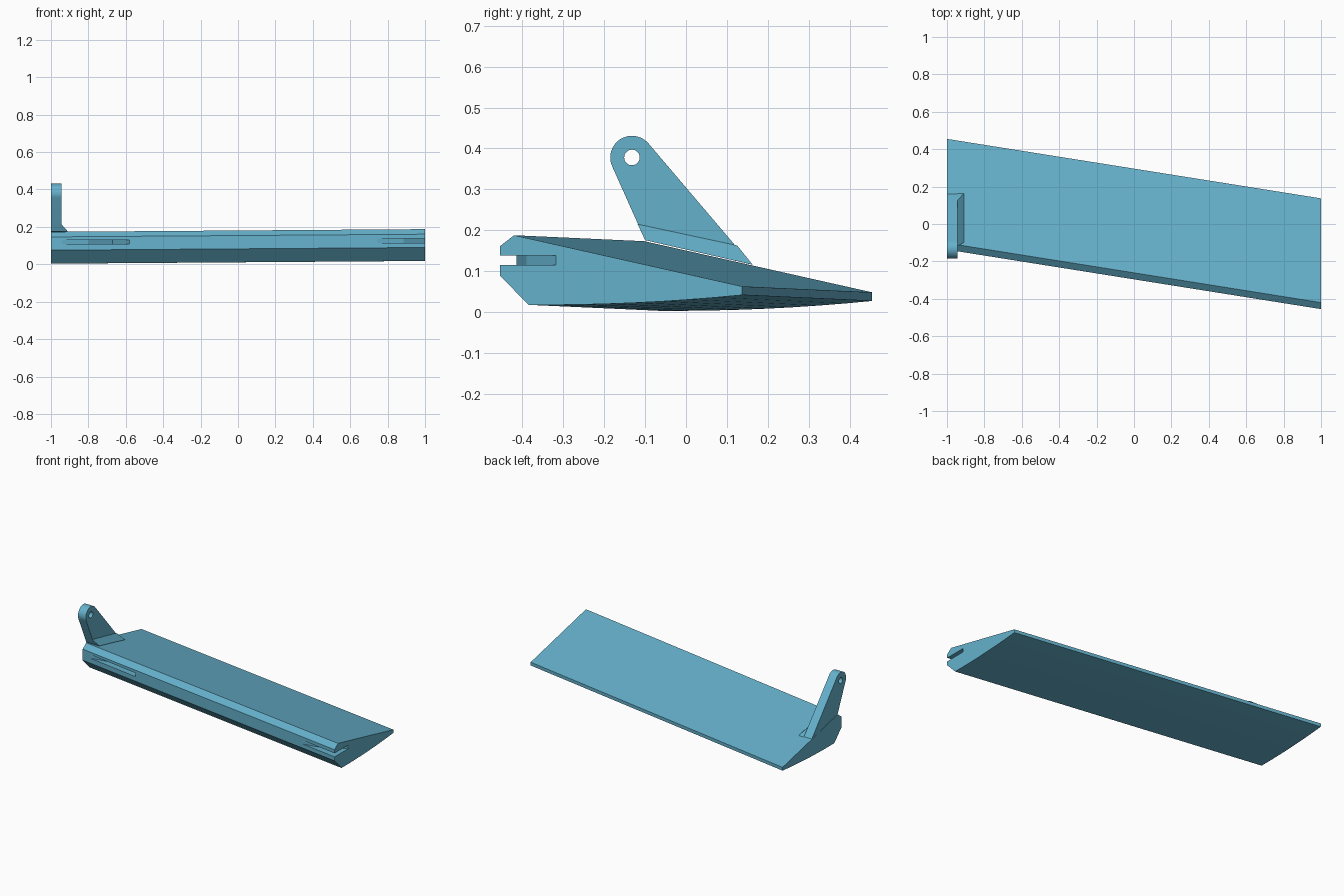
import bpy, bmesh, math
from mathutils import Vector

if "Cube" in bpy.data.objects:
    bpy.data.objects.remove(bpy.data.objects["Cube"])

blue = bpy.data.materials.new("light blue")
blue.diffuse_color = (0.13, 0.44, 0.60, 1)
blue.use_nodes = True
blue.node_tree.nodes["Principled BSDF"].inputs["Base Color"].default_value = blue.diffuse_color


def loft(name, rings):
    """Solid between two matching rings of points, with flat end caps."""
    bm = bmesh.new()
    a, b = [[bm.verts.new(p) for p in ring] for ring in rings]
    n = len(a)
    bm.faces.new(a)
    bm.faces.new(b[::-1])
    for i in range(n):
        j = (i + 1) % n
        bm.faces.new((a[i], b[i], b[j], a[j]))
    bmesh.ops.recalc_face_normals(bm, faces=bm.faces)
    mesh = bpy.data.meshes.new(name)
    bm.to_mesh(mesh)
    bm.free()
    mesh.materials.append(blue)
    obj = bpy.data.objects.new(name, mesh)
    bpy.context.collection.objects.link(obj)
    return obj


def cut(obj, cutter):
    cutter.hide_render = True
    cutter.hide_viewport = True
    mod = obj.modifiers.new("cut", 'BOOLEAN')
    mod.operation = 'DIFFERENCE'
    mod.solver = 'EXACT'
    mod.object = cutter


def smooth(obj):
    bpy.ops.object.select_all(action='DESELECT')
    obj.select_set(True)
    bpy.context.view_layer.objects.active = obj
    bpy.ops.object.shade_smooth_by_angle(angle=math.radians(25))


# Flap panel: one section, sheared back and down towards the left end
section = [(0.137, 0.042), (0.137, 0.063), (-0.42, 0.188),
           (-0.455, 0.161), (-0.455, 0.09)]
STEPS = 8
for i in range(STEPS):                      # gently bowed underside
    t = i / STEPS
    section.append((-0.385 + 0.522 * t,
                    0.018 + 0.024 * t - 0.028 * t * (1 - t)))
panel = loft("flap_panel", [
    [(1, y, z) for y, z in section],
    [(-1, y + 0.318, z - 0.0145) for y, z in section]])

# Hinge pockets in the leading edge
pocket = [(0, -0.1), (0, 0), (0.14, 0.025), (0.27, 0.107),
          (0.36, -0.057), (0.36, -0.157)]
for name, x, y, z in (("left_pocket_cutter", -0.94, -0.146, 0.108),
                      ("right_pocket_cutter", 0.745, -0.415, 0.115)):
    cutter = loft(name, [[(x + px, y + py, h) for px, py in pocket]
                         for h in (z, z + 0.023)])
    cut(panel, cutter)

# Control horn: tapered plate with a round top
CY, CZ, R = -0.132, 0.378, 0.053
profile = [(-0.10, 0.1765), (0.16, 0.1165)]
for i in range(25):
    a = math.radians(40.5 + (204.7 - 40.5) * i / 24)
    profile.append((CY + R * math.cos(a), CZ + R * math.sin(a)))
horn = loft("control_horn", [[(x, y, z) for y, z in profile]
                             for x in (-1, -0.945)])

# Pin hole through the horn
ring = [(CY + 0.019 * math.cos(k * math.tau / 32),
         CZ + 0.019 * math.sin(k * math.tau / 32)) for k in range(32)]
cut(horn, loft("pin_hole_cutter", [[(x, y, z) for y, z in ring]
                                   for x in (-1.1, -0.8)]))

# Sloped gusset between horn and panel
loft("horn_gusset", [
    [(-0.945, -0.118, 0.215), (-0.945, -0.10, 0.176), (-0.91, -0.10, 0.176)],
    [(-0.945, 0.125, 0.163), (-0.945, 0.163, 0.116), (-0.91, 0.163, 0.116)]])

for part in (panel, horn):
    smooth(part)
